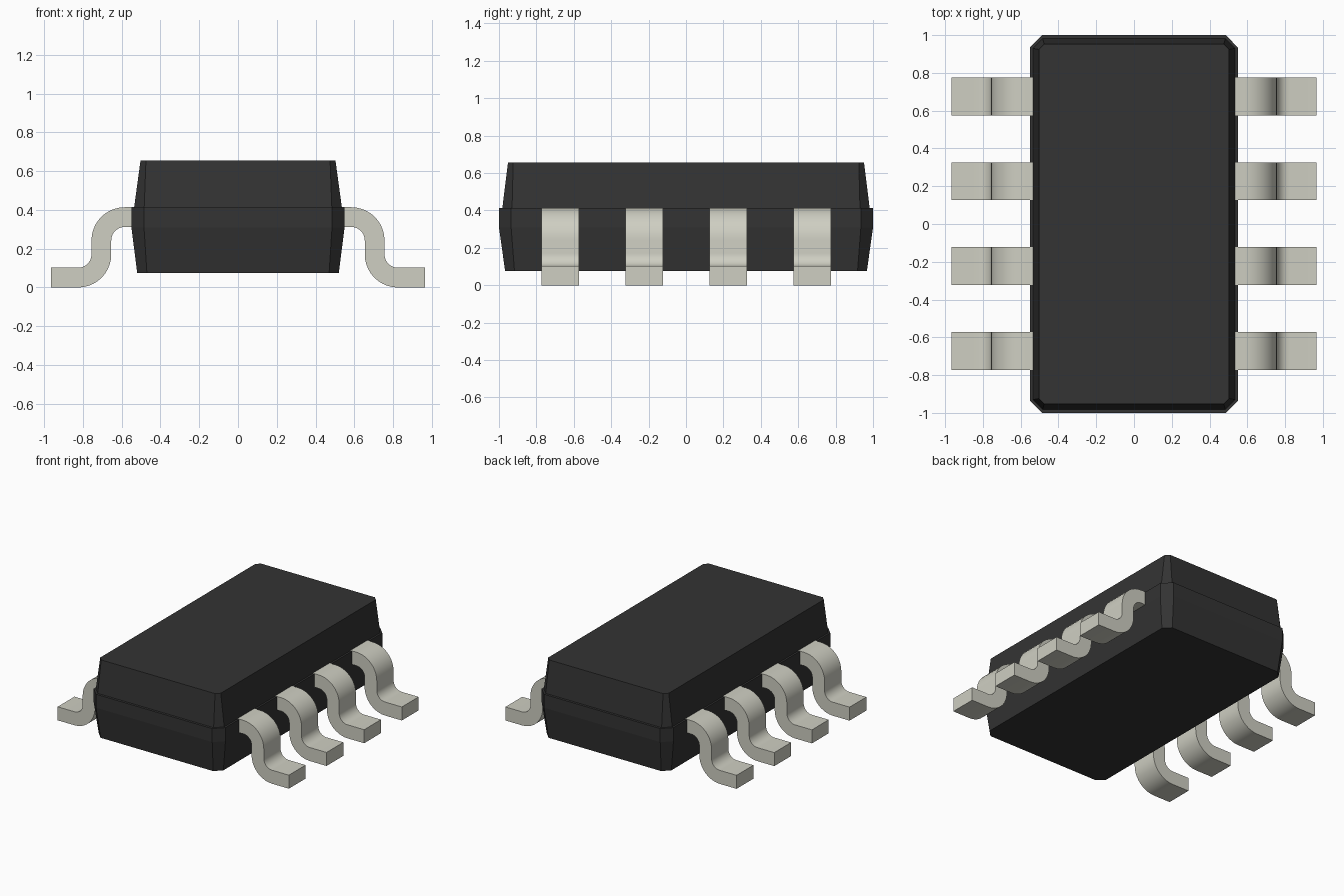
import bpy, bmesh, math
from mathutils import Vector

cube = bpy.data.objects.get("Cube")
if cube:
    bpy.data.objects.remove(cube, do_unlink=True)


def material(name, color, rough):
    m = bpy.data.materials.new(name)
    m.use_nodes = True
    m.diffuse_color = (*color, 1)
    bsdf = m.node_tree.nodes["Principled BSDF"]
    bsdf.inputs["Base Color"].default_value = (*color, 1)
    bsdf.inputs["Roughness"].default_value = rough
    return m


black = material("black plastic", (0.033, 0.033, 0.033), 0.6)
metal = material("tinned metal", (0.62, 0.62, 0.54), 0.4)


def finish(bm, name, mat):
    bmesh.ops.recalc_face_normals(bm, faces=bm.faces)
    mesh = bpy.data.meshes.new(name)
    bm.to_mesh(mesh)
    bm.free()
    mesh.materials.append(mat)
    obj = bpy.data.objects.new(name, mesh)
    bpy.context.collection.objects.link(obj)
    return obj


def chamfered_ring(bm, hx, hy, cut, z):
    """Rectangle with cut corners, counter-clockwise."""
    ring = []
    for sx, sy in ((1, 1), (-1, 1), (-1, -1), (1, -1)):
        pair = [(sx * hx, sy * (hy - cut)), (sx * (hx - cut), sy * hy)]
        if sx * sy < 0:
            pair.reverse()
        ring += [bm.verts.new((x, y, z)) for x, y in pair]
    return ring


# Moulded body: tapered base, straight waist, small ledge, tapered lid
bm = bmesh.new()
levels = [
    (0.52, 0.967, 0.05, 0.075),
    (0.55, 1.0, 0.065, 0.31),
    (0.55, 1.0, 0.065, 0.412),
    (0.536, 0.982, 0.052, 0.412),
    (0.503, 0.952, 0.028, 0.655),
]
rings = [chamfered_ring(bm, *level) for level in levels]
for low, high in zip(rings, rings[1:]):
    for i in range(len(low)):
        j = (i + 1) % len(low)
        bm.faces.new((low[i], low[j], high[j], high[i]))
bm.faces.new(rings[0])
bm.faces.new(rings[-1])
finish(bm, "body", black)

# Gull-wing lead: a centre path with two bends, thickened and extruded
THICK, WIDTH, BEND, STEPS = 0.102, 0.2, 0.12, 10
ROOT_X, TIP_X = 0.53, 0.965
TOP_Z, FOOT_Z = 0.363, THICK / 2
SHANK_X = 0.705


def lead_profile():
    """Outline in the xz plane, offset both ways from the centre path."""
    path = [(Vector((ROOT_X, TOP_Z)), Vector((0, 1)))]
    upper = Vector((SHANK_X - BEND, TOP_Z - BEND))
    lower = Vector((SHANK_X + BEND, FOOT_Z + BEND))
    angles = [math.pi / 2 * i / STEPS for i in range(STEPS + 1)]
    for a in angles:
        n = Vector((math.sin(a), math.cos(a)))
        path.append((upper + n * BEND, n))
    for a in angles:
        n = Vector((math.cos(a), math.sin(a)))
        path.append((lower - n * BEND, n))
    path.append((Vector((TIP_X, FOOT_Z)), Vector((0, 1))))
    outer = [p + n * THICK / 2 for p, n in path]
    inner = [p - n * THICK / 2 for p, n in path]
    return outer, inner


def make_lead(name, side, y):
    bm = bmesh.new()
    rows = []
    for o, i in zip(*lead_profile()):
        rows.append([bm.verts.new((side * p.x, y + dy, p.y))
                     for p, dy in ((o, -WIDTH / 2), (o, WIDTH / 2),
                                   (i, WIDTH / 2), (i, -WIDTH / 2))])
    for a, b in zip(rows, rows[1:]):
        for k in range(4):
            m = (k + 1) % 4
            bm.faces.new((a[k], a[m], b[m], b[k]))
    bm.faces.new(rows[0])
    bm.faces.new(rows[-1])
    obj = finish(bm, name, metal)
    bpy.ops.object.select_all(action="DESELECT")
    obj.select_set(True)
    bpy.context.view_layer.objects.active = obj
    bpy.ops.object.shade_smooth_by_angle(angle=math.radians(35))


# Four leads along each long side
for side, label in ((1, "left"), (-1, "right")):
    for n in range(4):
        make_lead(f"{label}_lead_{n + 1}", side, -0.672 + 0.449 * n)
